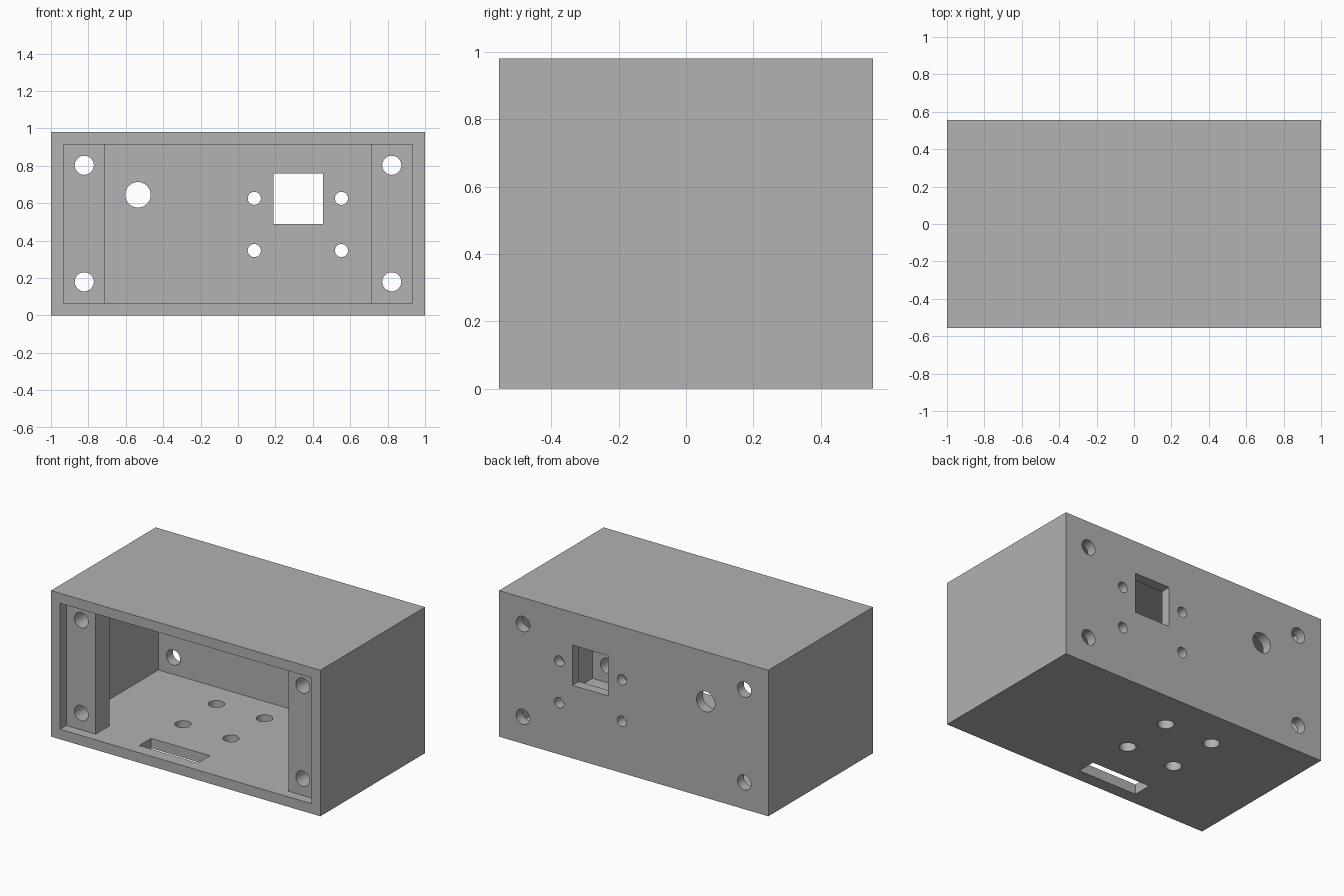
import bpy, bmesh, math
from mathutils import Matrix, Vector

if "Cube" in bpy.data.objects:
    bpy.data.objects.remove(bpy.data.objects["Cube"])

HX, HY, H = 1.0, 0.555, 0.98      # half width, half depth, height
WALL = 0.067
PILLAR_IN = 0.715                 # inner edge of the screw pillars
PILLAR_Y = (-0.488, -0.34)

grey = bpy.data.materials.new("plain grey")
grey.diffuse_color = (0.445, 0.445, 0.445, 1)
grey.use_nodes = True
grey.node_tree.nodes["Principled BSDF"].inputs["Base Color"].default_value = grey.diffuse_color


def add_box(bm, x, y, z):
    lo, hi = Vector((x[0], y[0], z[0])), Vector((x[1], y[1], z[1]))
    size = hi - lo
    bmesh.ops.create_cube(bm, size=1, matrix=Matrix.Translation((lo + hi) / 2)
                          @ Matrix.Diagonal((*size, 1)))


def add_rod(bm, centre, r, length, along_y):
    m = Matrix.Translation(centre)
    if along_y:
        m = m @ Matrix.Rotation(math.pi / 2, 4, 'X')
    bmesh.ops.create_cone(bm, cap_ends=True, segments=48, radius1=r, radius2=r,
                          depth=length, matrix=m)


def make(name, bm):
    me = bpy.data.meshes.new(name)
    bm.to_mesh(me)
    bm.free()
    me.materials.append(grey)
    ob = bpy.data.objects.new(name, me)
    bpy.context.collection.objects.link(ob)
    return ob


def combine(target, tool, operation):
    mod = target.modifiers.new(operation.lower(), 'BOOLEAN')
    mod.object, mod.operation, mod.solver = tool, operation, 'EXACT'
    bpy.context.view_layer.objects.active = target
    bpy.ops.object.modifier_apply(modifier=mod.name)
    bpy.data.objects.remove(tool)


# Outer shell
bm = bmesh.new()
add_box(bm, (-HX, HX), (-HY, HY), (0, H))
case = make("enclosure_case", bm)

# Open-fronted cavity
bm = bmesh.new()
add_box(bm, (-HX + WALL, HX - WALL), (-HY - 0.1, HY - WALL), (WALL, H - WALL))
combine(case, make("cavity_cutter", bm), 'DIFFERENCE')

# Screw pillars, sunk into the walls and set back for a lid
bm = bmesh.new()
for s in (-1, 1):
    add_box(bm, sorted((s * PILLAR_IN, s * 0.965)), PILLAR_Y, (0.03, H - 0.03))
combine(case, make("screw_pillars", bm), 'UNION')

bm = bmesh.new()
# Corner screw holes, through pillars and back wall
for x in (-0.822, 0.822):
    for z in (0.18, 0.803):
        add_rod(bm, (x, 0, z), 0.051, 1.4, True)
# Back wall: cable hole, square window and its four screw holes
add_rod(bm, (-0.535, HY, 0.645), 0.068, 0.3, True)
add_box(bm, (0.19, 0.455), (HY - 0.15, HY + 0.15), (0.49, 0.76))
for x in (0.087, 0.553):
    for z in (0.347, 0.626):
        add_rod(bm, (x, HY, z), 0.035, 0.3, True)
# Floor: slot and four round holes
add_box(bm, (-0.405, 0.033), (-0.47, -0.343), (-0.1, 0.15))
for x in (-0.363, -0.006):
    for y in (-0.066, 0.289):
        add_rod(bm, (x, y, 0), 0.05, 0.3, False)
combine(case, make("hole_cutter", bm), 'DIFFERENCE')

# Smooth hole walls, sharp edges
case.select_set(True)
bpy.context.view_layer.objects.active = case
bpy.ops.object.shade_smooth_by_angle(angle=math.radians(30))
